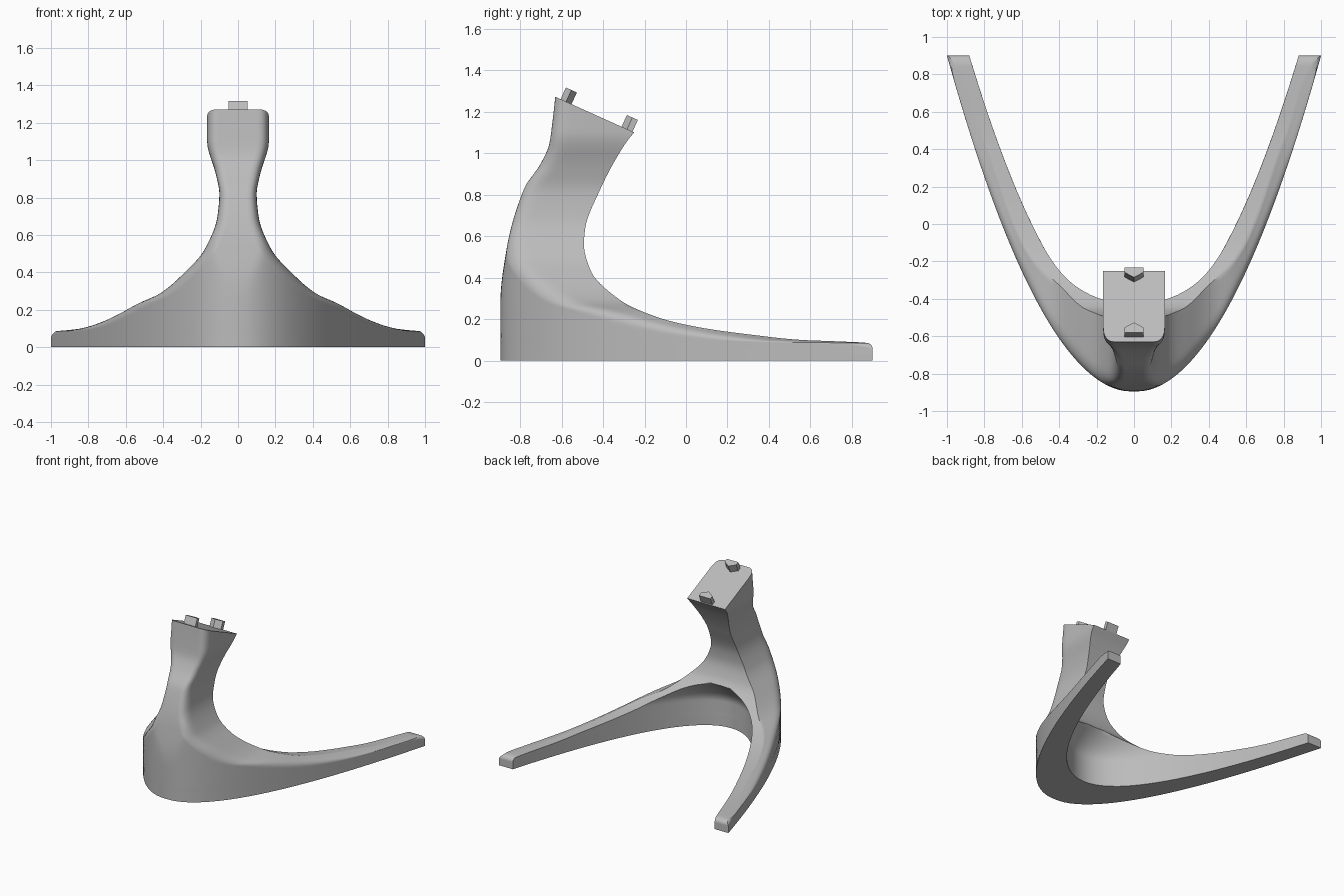
import bpy, bmesh, math
from mathutils import Vector, Matrix

if "Cube" in bpy.data.objects:
    bpy.data.objects.remove(bpy.data.objects["Cube"])

grey = bpy.data.materials.new("satin grey")
grey.use_nodes = True
grey.diffuse_color = (0.5, 0.5, 0.5, 1)
grey.node_tree.nodes["Principled BSDF"].inputs["Base Color"].default_value = (0.5, 0.5, 0.5, 1)


def smooth_profile(pts):
    """Smooth curve through (height, value) points without overshoot."""
    zs, vs = zip(*pts)
    n = len(pts)
    d = [(vs[i + 1] - vs[i]) / (zs[i + 1] - zs[i]) for i in range(n - 1)]
    m = [d[0]] + [2 * a * b / (a + b) if a * b > 0 else 0 for a, b in zip(d, d[1:])] + [d[-1]]

    def value(z):
        i = max(k for k in range(n - 1) if k == 0 or zs[k] <= z)
        h = zs[i + 1] - zs[i]
        t = (z - zs[i]) / h
        return ((1 + 2 * t) * (1 - t) ** 2 * vs[i] + t * (1 - t) ** 2 * h * m[i]
                + t * t * (3 - 2 * t) * vs[i + 1] + t * t * (t - 1) * h * m[i + 1])
    return value


# Outlines by height: half width, back edge and front edge
half_width = smooth_profile([(0, 1), (.05, 1), (.085, .975), (.09, .92), (.1, .84), (.13, .74),
                             (.17, .65), (.235, .53), (.285, .42), (.385, .3), (.52, .18), (.7, .11),
                             (.82, .1), (.93, .12), (1.06, .16), (1.09, .165), (1.32, .165)])
back_edge = smooth_profile([(0, .9), (.06, .9), (.085, .88), (.092, .75), (.1, .55), (.12, .355),
                            (.16, .065), (.205, -.125), (.29, -.315), (.435, -.46), (.56, -.492),
                            (.63, -.487), (.824, -.414), (1.05, -.29), (1.1, -.25), (1.32, -.1)])
front_edge = smooth_profile([(0, -.9), (.25, -.9), (.54, -.865), (.83, -.78), (.945, -.703),
                             (1.04, -.66), (1.14, -.645), (1.32, -.625)])


def outer_y(x, z):
    a, b = 1.8 * x * x - .9, front_edge(z)
    return (a + b + math.sqrt((a - b) ** 2 + .0001)) / 2


def inner_start(z):
    t = min(max((z - .2) / .4, 0), 1)
    return -.565 + .3 * t * t * (3 - 2 * t) + .8 * max(0, z - .6)


def section(z):
    """Horseshoe outline at height z, closing to a rounded block in the neck."""
    X, yb, a, b = half_width(z), back_edge(z), inner_start(z), 1.89
    inner = lambda x: min(a + b * x * x, yb)
    depth = max(inner(X) - outer_y(X, z), 0)
    rx, ry = min(.06, .5 * X, .4 * depth), min(.09, .5 * depth)
    half = [Vector((i / 24 * (X - rx), outer_y(i / 24 * (X - rx), z), z)) for i in range(25)]
    # rounded front corner
    p, c = half[-1], Vector((X, outer_y(X, z), z))
    q = c + Vector((0, ry, 0))
    half += [p * (1 - t) ** 2 + c * 2 * t * (1 - t) + q * t * t for t in (k / 8 for k in range(1, 9))]
    # end face, back ledge, then inner curve to the middle
    corner = Vector((X, inner(X), z))
    half += [q.lerp(corner, k / 5) for k in range(1, 6)]
    x3 = min(max(math.sqrt(max(yb - a, 0) / b), .3 * X), X)
    p3 = Vector((x3, inner(x3), z))
    half += [corner.lerp(p3, k / 6) for k in range(1, 7)]
    half += [Vector((x3 * (1 - k / 18), inner(x3 * (1 - k / 18)), z)) for k in range(1, 19)]
    return half + [Vector((-v.x, v.y, z)) for v in half[-2:0:-1]]


def finish(bm, name):
    mesh = bpy.data.meshes.new(name)
    bm.to_mesh(mesh)
    bm.free()
    obj = bpy.data.objects.new(name, mesh)
    bpy.context.collection.objects.link(obj)
    mesh.materials.append(grey)
    return obj


# Curved base and neck: stacked sections
slope = math.atan2(.167, .37)
top_point = Vector((0, -.62, 1.267))
top_normal = Vector((0, math.sin(slope), math.cos(slope)))
levels = [0, .03, .05, .06, .07, .078, .085] + [.088 + 1.222 * (k / 70) ** 1.8 for k in range(71)]
bm = bmesh.new()
rings = [[bm.verts.new(v) for v in section(z)] for z in levels]
for low, high in zip(rings, rings[1:]):
    for i in range(len(low)):
        j = (i + 1) % len(low)
        bm.faces.new((low[i], low[j], high[j], high[i]))
bm.faces.new(rings[0][::-1])
bmesh.ops.remove_doubles(bm, verts=bm.verts[:], dist=.0002)
# sloping top of the neck
bmesh.ops.bisect_plane(bm, geom=bm.verts[:] + bm.edges[:] + bm.faces[:], plane_co=top_point,
                       plane_no=top_normal, clear_outer=True)
bmesh.ops.holes_fill(bm, edges=[e for e in bm.edges if e.is_boundary], sides=0)
bmesh.ops.recalc_face_normals(bm, faces=bm.faces[:])
body = finish(bm, "curved_base_and_neck")
bpy.context.view_layer.objects.active = body
body.select_set(True)
bpy.ops.object.shade_smooth_by_angle(angle=math.radians(35))


# Locating pegs: five-sided, pointing at each other
def peg(name, y, point):
    bm = bmesh.new()
    outline = [(-.05, -.029), (.05, -.029), (.05, 0), (0, .029), (-.05, 0)]
    bottom = bm.faces.new([bm.verts.new((x, v * point, -.02)) for x, v in outline])
    top = bmesh.ops.extrude_face_region(bm, geom=[bottom])["geom"]
    bmesh.ops.translate(bm, verts=[g for g in top if isinstance(g, bmesh.types.BMVert)], vec=(0, 0, .082))
    bmesh.ops.recalc_face_normals(bm, faces=bm.faces[:])
    obj = finish(bm, name)
    z = top_point.z - math.tan(slope) * (y - top_point.y)
    obj.matrix_world = Matrix.Translation((0, y, z)) @ Matrix.Rotation(-slope, 4, 'X')


peg("front_peg", -.578, 1)
peg("back_peg", -.284, -1)
